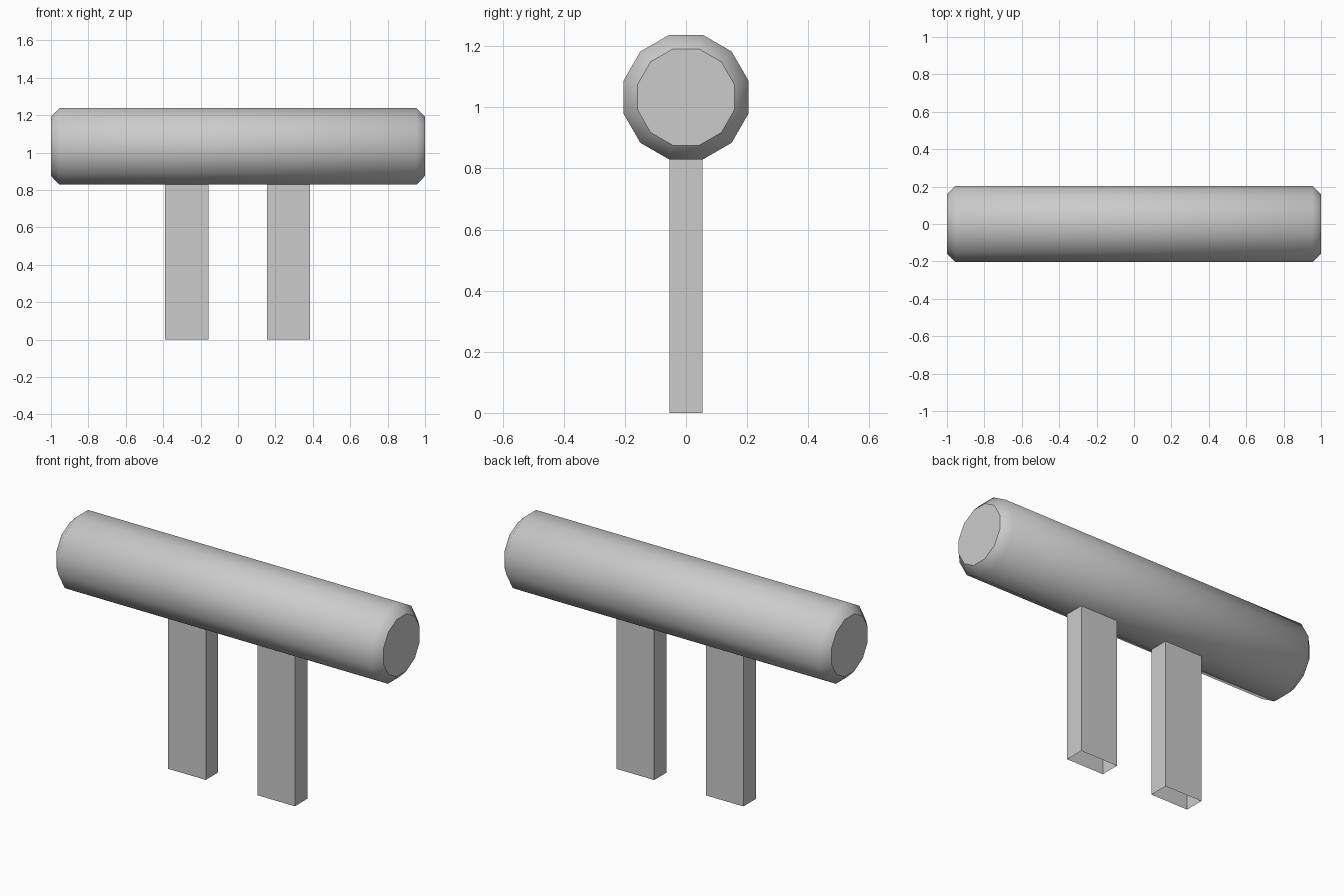
import bpy, bmesh, math

if "Cube" in bpy.data.objects:
    bpy.data.objects.remove(bpy.data.objects["Cube"])

SIDES = 12
CENTRE_Z = 1.033
BODY_R = 0.204 / math.cos(math.pi / SIDES)   # flat-to-flat 0.408
CAP_R = 0.158 / math.cos(math.pi / SIDES)


def add_object(name, bm):
    mesh = bpy.data.meshes.new(name)
    bm.to_mesh(mesh)
    bm.free()
    obj = bpy.data.objects.new(name, mesh)
    bpy.context.collection.objects.link(obj)
    return obj


def make_log():
    # Twelve-sided log along x with chamfered ends
    bm = bmesh.new()
    rings = []
    for x, r in ((-1, CAP_R), (-0.955, BODY_R), (0.955, BODY_R), (1, CAP_R)):
        ring = []
        for i in range(SIDES):
            a = 2 * math.pi * (i + 0.5) / SIDES
            ring.append(bm.verts.new((x, r * math.cos(a), CENTRE_Z + r * math.sin(a))))
        rings.append(ring)
    for a, b in zip(rings, rings[1:]):
        for i in range(SIDES):
            j = (i + 1) % SIDES
            bm.faces.new((a[i], a[j], b[j], b[i])).smooth = True
    # Flat end caps with a crisp rim
    for ring in (rings[0], rings[-1]):
        cap = bm.faces.new(ring)
        for e in cap.edges:
            e.smooth = False
    bmesh.ops.recalc_face_normals(bm, faces=bm.faces)
    return add_object("log", bm)


def make_leg(name, x):
    # Rectangular post, open underneath and where it meets the log
    bm = bmesh.new()
    bmesh.ops.create_cube(bm, size=1)
    ends = [f for f in bm.faces if abs(f.normal.z) > 0.5]
    bmesh.ops.delete(bm, geom=ends, context='FACES_ONLY')
    height = CENTRE_Z - 0.204
    for v in bm.verts:
        v.co = (x + v.co.x * 0.23, v.co.y * 0.109, (v.co.z + 0.5) * height)
    return add_object(name, bm)


make_log()
make_leg("left_leg", -0.274)
make_leg("right_leg", 0.271)
